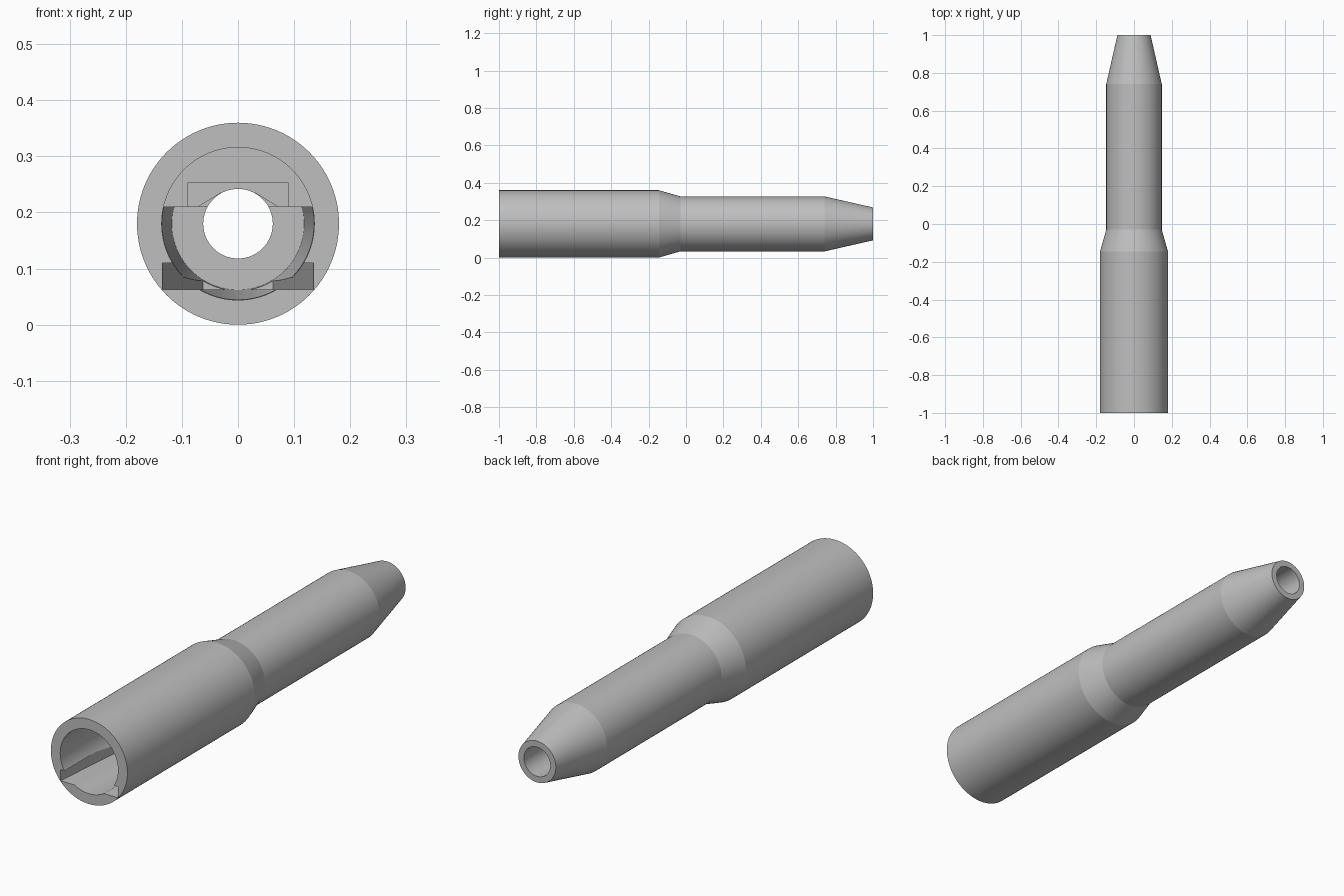
import bpy, bmesh, math

if "Cube" in bpy.data.objects:
    bpy.data.objects.remove(bpy.data.objects["Cube"])

CZ = 0.18      # height of the tube axis
SEG = 96


def finish(bm, name):
    bmesh.ops.recalc_face_normals(bm, faces=bm.faces[:])
    mesh = bpy.data.meshes.new(name)
    bm.to_mesh(mesh)
    bm.free()
    ob = bpy.data.objects.new(name, mesh)
    bpy.context.collection.objects.link(ob)
    return ob


def lathe(name, profile, flat_top=None):
    """Closed solid around the y axis from (radius, y) points."""
    bm = bmesh.new()
    rings = []
    for r, y in profile:
        rings.append([bm.verts.new((r * math.cos(a), y, CZ + r * math.sin(a)))
                      for a in (2 * math.pi * i / SEG for i in range(SEG))])
    for a, b in zip(rings, rings[1:]):
        for i in range(SEG):
            j = (i + 1) % SEG
            bm.faces.new((a[i], a[j], b[j], b[i]))
    bm.faces.new(rings[0])
    bm.faces.new(rings[-1])
    if flat_top is not None:
        # slice off everything above a level and close the cut
        geom = bm.verts[:] + bm.edges[:] + bm.faces[:]
        cut = bmesh.ops.bisect_plane(bm, geom=geom, plane_co=(0, 0, flat_top),
                                     plane_no=(0, 0, 1), clear_outer=True)
        edges = [e for e in cut['geom_cut'] if isinstance(e, bmesh.types.BMEdge)]
        bmesh.ops.contextual_create(bm, geom=edges)
    return finish(bm, name)


def prism(name, points, offset):
    """Extrude a planar outline along an offset vector."""
    bm = bmesh.new()
    face = bm.faces.new([bm.verts.new(p) for p in points])
    res = bmesh.ops.extrude_face_region(bm, geom=[face], use_keep_orig=True)
    verts = [v for v in res['geom'] if isinstance(v, bmesh.types.BMVert)]
    bmesh.ops.translate(bm, verts=verts, vec=offset)
    return finish(bm, name)


# Outer sleeve: thick grip, shoulder, slim neck, tapered tip
sleeve = lathe("sleeve", [(0.18, -1), (0.18, -0.145), (0.147, -0.03),
                          (0.147, 0.74), (0.088, 1)])

# Cavities inside the sleeve
cutters = [
    # round mouth
    lathe("mouth_cutter", [(0.136, -1.05), (0.136, -0.55)]),
    # tapered lower pocket with a flat roof
    lathe("pocket_cutter", [(0.136, -0.57), (0.118, -0.12)], flat_top=0.21),
    # shallow square recess above the pocket
    prism("recess_cutter", [(-0.09, -0.58, 0.2), (0.09, -0.58, 0.2),
                            (0.09, -0.58, 0.253), (-0.09, -0.58, 0.253)],
          (0, 0.12, 0)),
    # sloped roof over the cable hole
    prism("roof_cutter", [(-0.07, -0.56, 0.205), (0.07, -0.56, 0.205),
                          (0.07, -0.56, 0.211), (0.03, -0.56, 0.235),
                          (-0.03, -0.56, 0.235), (-0.07, -0.56, 0.211)],
          (0, 0.435, 0)),
    # key slots narrowing inwards
    prism("slot_cutter", [(-0.135, -1.05, 0.063), (0.135, -1.05, 0.063),
                          (0.135, -1, 0.063), (0.062, -0.15, 0.063),
                          (-0.062, -0.15, 0.063), (-0.135, -1, 0.063)],
          (0, 0, 0.047)),
    # cable hole through to the tip
    lathe("hole_cutter", [(0.062, -0.9), (0.062, 1.05)]),
]

bpy.context.view_layer.objects.active = sleeve
for c in cutters:
    mod = sleeve.modifiers.new(c.name, 'BOOLEAN')
    mod.operation = 'DIFFERENCE'
    mod.solver = 'EXACT'
    mod.object = c
    bpy.ops.object.modifier_apply(modifier=mod.name)
for c in cutters:
    bpy.data.objects.remove(c, do_unlink=True)

# Plain grey finish
grey = bpy.data.materials.new("grey")
grey.diffuse_color = (0.52, 0.52, 0.52, 1)
grey.use_nodes = True
grey.node_tree.nodes["Principled BSDF"].inputs["Base Color"].default_value = grey.diffuse_color
sleeve.data.materials.clear()
sleeve.data.materials.append(grey)

bpy.ops.object.select_all(action='DESELECT')
sleeve.select_set(True)
bpy.context.view_layer.objects.active = sleeve
bpy.ops.object.shade_smooth_by_angle(angle=math.radians(10))
